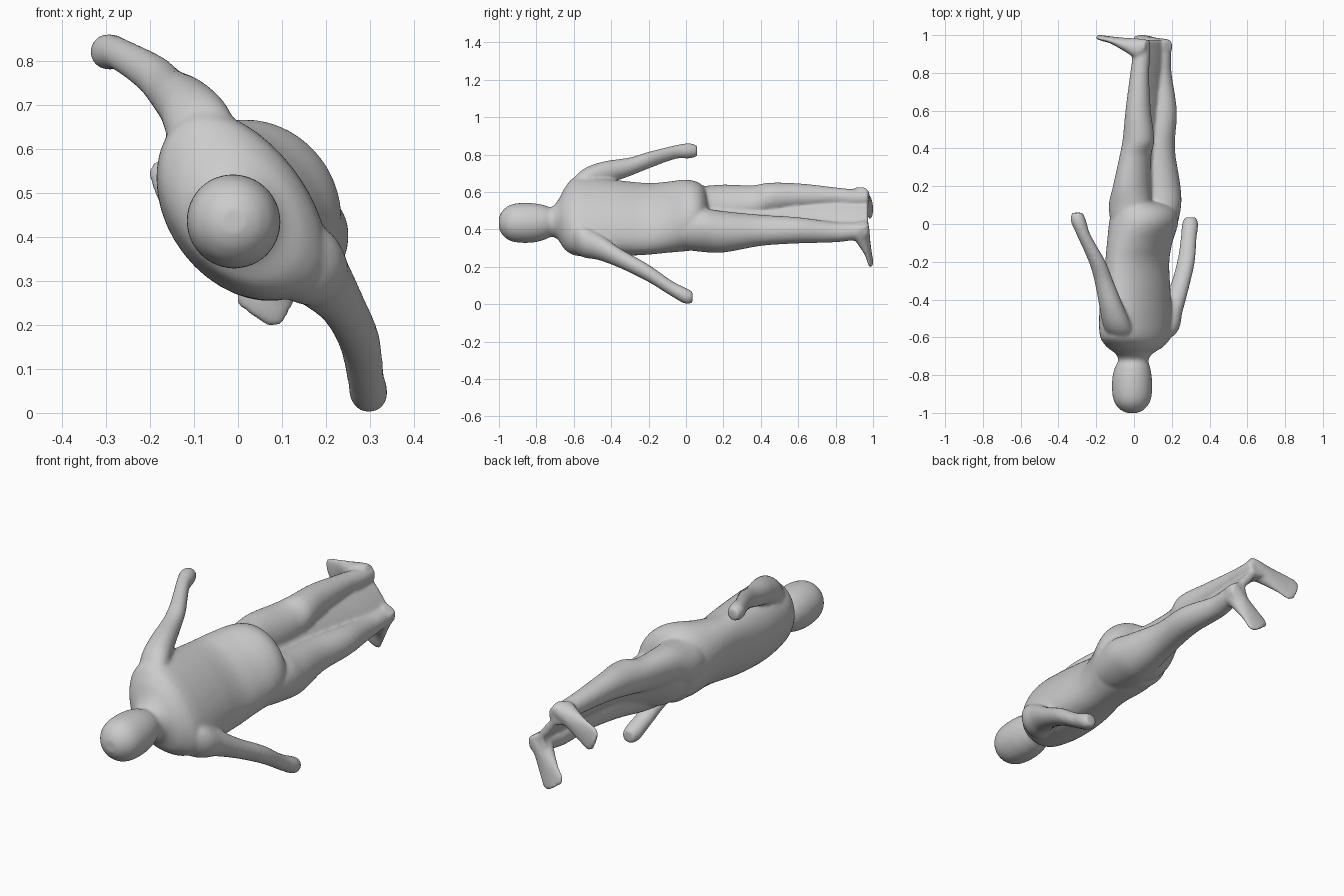
import bpy, bmesh, math
from mathutils import Vector

# The body lies along y, rolled: U runs across the shoulders, V towards the back
U = Vector((0.61, 0, -0.79))
V = Vector((0.79, 0, 0.61))
Y = Vector((0, 1, 0))
N = 40
bm = bmesh.new()


def loft(sections):
    """Skin a closed tube through (centre, half axis, back axis, front axis)."""
    rings = []
    for c, a, b, f in sections:
        ring = []
        for i in range(N):
            t = 2 * math.pi * i / N
            s = math.sin(t)
            ring.append(bm.verts.new(c + a * math.cos(t) + (b if s > 0 else f) * s))
        rings.append(ring)
    faces = [bm.faces.new(rings[0]), bm.faces.new(rings[-1][::-1])]
    for r, s in zip(rings, rings[1:]):
        for i in range(N):
            j = (i + 1) % N
            faces.append(bm.faces.new((r[i], s[i], s[j], r[j])))
    bmesh.ops.recalc_face_normals(bm, faces=faces)


def smooth_rows(rows, steps=5):
    """Hermite interpolation along the first column, so tubes curve gently."""
    n = len(rows)

    def slope(i, k):
        p, q = rows[max(i - 1, 0)], rows[min(i + 1, n - 1)]
        return (q[k] - p[k]) / (q[0] - p[0])
    out = [rows[0]]
    for i in range(n - 1):
        h = rows[i + 1][0] - rows[i][0]
        for s in range(1, steps + 1):
            t = s / steps
            row = [rows[i][0] + h * t]
            for k in range(1, len(rows[0])):
                row.append((2*t**3 - 3*t*t + 1) * rows[i][k] + (t**3 - 2*t*t + t) * h * slope(i, k)
                           + (3*t*t - 2*t**3) * rows[i + 1][k] + (t**3 - t*t) * h * slope(i + 1, k))
            out.append(row)
    return out


def tube(rows):
    """Rows of y, x, z, half width, back depth and, if it differs, front depth."""
    rows = [r if len(r) == 6 else r + (r[4],) for r in rows]
    loft([(Vector((x, y, z)), U * a, V * b, V * f) for y, x, z, a, b, f in smooth_rows(rows)])


def limb(rows):
    tube([r + (r[3],) for r in rows])


def foot(heel, toe, rows):
    """Rows of position heel to toe, half width, instep y, sole y."""
    h, t = Vector((heel[0], 0, heel[1])), Vector((toe[0], 0, toe[1]))
    side = (t - h).normalized().cross(Y)
    loft([(h.lerp(t, f) + Y * (y0 + y1) / 2, side * w, Y * (y1 - y0) / 2, Y * (y1 - y0) / 2)
          for f, w, y0, y1 in smooth_rows(rows)])


# head, neck and torso
tube([(-1.0, -.01, .435, .03, .03), (-.985, -.01, .435, .06, .06),
      (-.95, -.01, .435, .092, .09), (-.9, -.01, .435, .106, .104),
      (-.82, -.01, .435, .106, .105), (-.76, -.008, .437, .094, .094),
      (-.72, -.003, .44, .08, .08), (-.685, 0, .45, .11, .095),
      (-.65, .01, .46, .18, .12, .14), (-.6, .018, .475, .235, .13, .17),
      (-.5, .022, .475, .24, .13, .185), (-.35, .02, .465, .228, .13, .17),
      (-.2, .02, .458, .22, .126, .138), (-.1, .03, .465, .213, .145),
      (0, .05, .475, .204, .17), (.06, .052, .473, .19, .165),
      (.1, .035, .462, .17, .145), (.125, .01, .445, .13, .1)])

# arms, starting inside the shoulders
limb([(-.64, -.05, .58, .04), (-.56, -.08, .64, .075), (-.45, -.115, .695, .066),
      (-.3, -.16, .735, .05), (-.2, -.195, .77, .045), (-.05, -.27, .815, .037),
      (.02, -.295, .82, .041), (.06, -.3, .82, .03)])
limb([(-.65, .09, .39, .04), (-.57, .14, .35, .09), (-.47, .183, .31, .073),
      (-.35, .235, .245, .053), (-.2, .275, .165, .047), (-.07, .29, .08, .042),
      (0, .297, .044, .043), (.035, .298, .038, .031)])

# legs: the upper thigh is hollowed at the back, the lower one flows from the hip
tube([(-.15, 0, .5, .08, .06), (0, -.01, .52, .11, .11), (.1, -.02, .52, .112, .115),
      (.2, -.012, .535, .112, .092), (.36, .007, .548, .095, .076), (.44, .023, .565, .085, .084),
      (.6, .022, .578, .07, .066), (.8, .03, .575, .05, .05),
      (.9, .04, .567, .047, .047), (.975, .04, .565, .043, .048)])
tube([(-.2, .09, .41, .08, .06), (-.02, .115, .405, .11, .11), (.1, .13, .395, .112, .125),
      (.2, .135, .387, .11, .112), (.4, .135, .395, .085, .08),
      (.6, .157, .395, .07, .07), (.8, .145, .385, .054, .054),
      (.9, .15, .39, .048, .048), (.975, .15, .395, .048, .048)])

# web of cloth filling the front between the legs
tube([(-.1, .02, .45, .13, .08), (.15, .02, .44, .15, .1), (.3, .045, .455, .13, .06),
      (.45, .068, .472, .115, .032), (.7, .082, .48, .11, .022), (.85, .09, .485, .11, .02),
      (.975, .095, .485, .11, .02)])

# feet, flaring to thin toes
shape = [(0, .03, .915, .975), (.15, .045, .87, .982), (.4, .052, .905, .985),
         (.7, .06, .952, .992), (.92, .064, .97, .999), (1, .045, .977, 1.003)]
foot((.07, .597), (-.19, .505), shape)
foot((.18, .43), (.035, .22), shape)

mesh = bpy.data.meshes.new("reclining_figure")
bm.to_mesh(mesh)
bm.free()
figure = bpy.data.objects.new("reclining_figure", mesh)
bpy.context.collection.objects.link(figure)

# fuse the parts into one soft skin
fuse = figure.modifiers.new("fuse", 'REMESH')
fuse.mode = 'VOXEL'
fuse.voxel_size = 0.008
fuse.use_smooth_shade = True
soften = figure.modifiers.new("soften", 'SMOOTH')
soften.factor = 0.5
soften.iterations = 10
